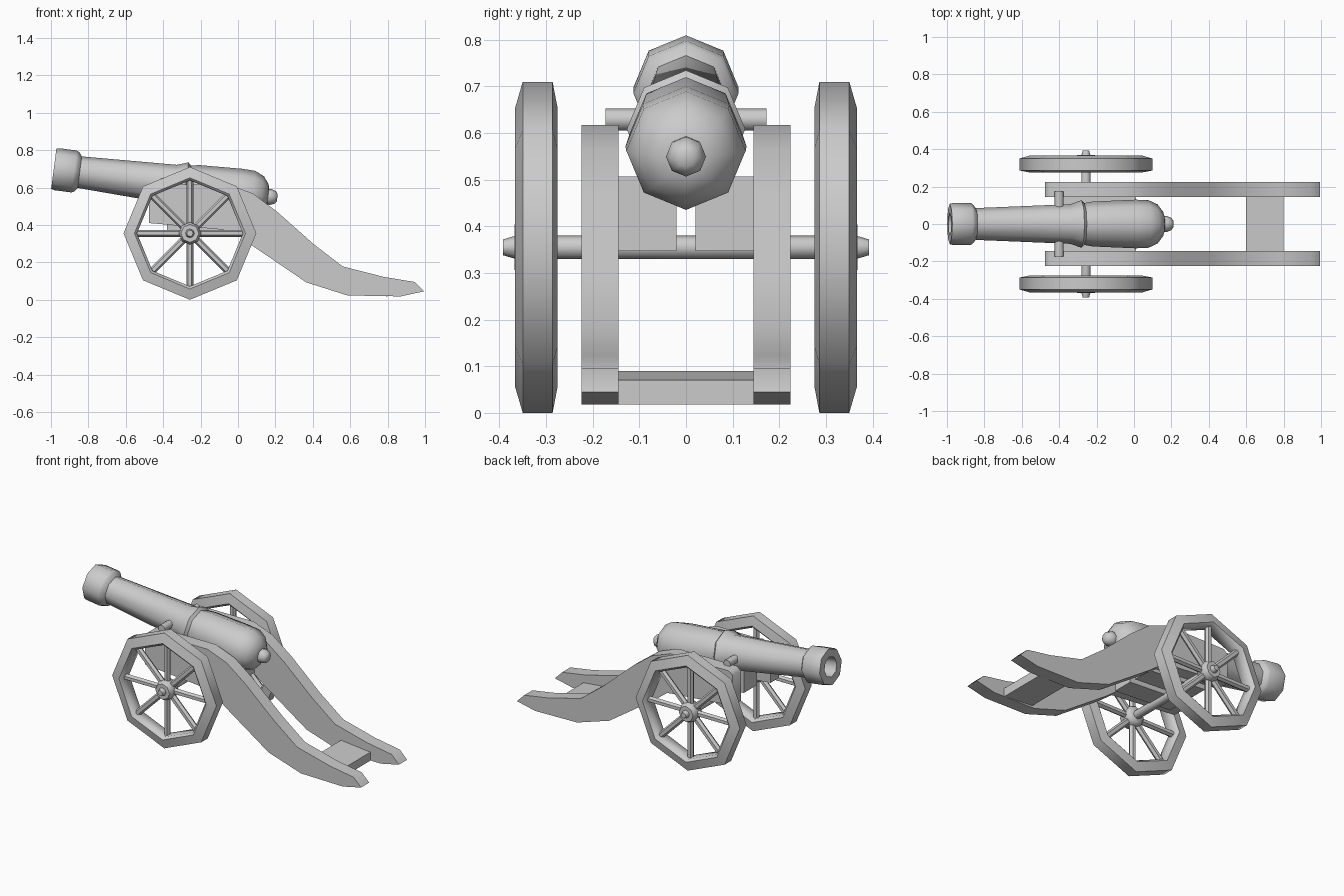
import bpy, bmesh, math
from mathutils import Matrix, Vector

if "Cube" in bpy.data.objects:
    bpy.data.objects.remove(bpy.data.objects["Cube"])

grey = bpy.data.materials.new("plain_grey")
grey.diffuse_color = (0.6, 0.6, 0.6, 1)
grey.use_nodes = True
grey.node_tree.nodes["Principled BSDF"].inputs["Base Color"].default_value = grey.diffuse_color


def finish(bm, name, angle=50):
    """Turn a bmesh into a named, shaded object."""
    bmesh.ops.recalc_face_normals(bm, faces=bm.faces)
    me = bpy.data.meshes.new(name)
    bm.to_mesh(me)
    bm.free()
    me.materials.append(grey)
    ob = bpy.data.objects.new(name, me)
    bpy.context.collection.objects.link(ob)
    bpy.ops.object.select_all(action='DESELECT')
    bpy.context.view_layer.objects.active = ob
    ob.select_set(True)
    bpy.ops.object.shade_smooth_by_angle(angle=math.radians(angle))
    return ob


def lathe(name, profile, matrix, sides=8, closed=False):
    """Revolve (along, radius) points around local x."""
    bm = bmesh.new()
    rings = []
    for s, r in profile:
        ring = []
        for i in range(sides):
            a = 2 * math.pi * i / sides
            ring.append(bm.verts.new((s, r * math.sin(a), r * math.cos(a))))
        rings.append(ring)
    pairs = list(zip(rings, rings[1:]))
    if closed:
        pairs.append((rings[-1], rings[0]))
    else:
        bm.faces.new(rings[0])
        bm.faces.new(rings[-1])
    for a, b in pairs:
        for i in range(sides):
            j = (i + 1) % sides
            bm.faces.new((a[i], a[j], b[j], b[i]))
    bm.transform(matrix)
    return finish(bm, name)


def extrude_xz(name, points, y0, y1):
    """Extrude an (x, z) outline from y0 to y1."""
    bm = bmesh.new()
    a = [bm.verts.new((x, y0, z)) for x, z in points]
    b = [bm.verts.new((x, y1, z)) for x, z in points]
    bm.faces.new(a)
    bm.faces.new(b)
    for i in range(len(a)):
        j = (i + 1) % len(a)
        bm.faces.new((a[i], a[j], b[j], b[i]))
    return finish(bm, name)


def along_y(x, z, sign=1):
    """Map local x to the y direction at the given x and z."""
    return Matrix.Translation((x, 0, z)) @ Matrix.Rotation(sign * math.pi / 2, 4, 'Z')


# Barrel: hollow muzzle, flared ring, bore, ridge, breech and knob
barrel_profile = [
    (0.28, 0.055), (0.0, 0.06), (0.0, 0.108), (0.02, 0.113), (0.11, 0.113),
    (0.125, 0.105), (0.14, 0.085), (0.65, 0.106), (0.71, 0.127), (0.725, 0.112),
    (0.77, 0.12), (1.0, 0.13), (1.07, 0.128), (1.12, 0.105), (1.15, 0.066),
    (1.155, 0.042), (1.17, 0.043), (1.195, 0.033), (1.205, 0.018)]
lathe("barrel", barrel_profile,
      Matrix.Translation((-0.985, 0, 0.70)) @ Matrix.Rotation(math.radians(7.4), 4, 'Y'))
lathe("trunnion", [(-0.173, 0.024), (0.173, 0.024)], along_y(-0.40, 0.629))

# Carriage sides, inner support blocks
cheek = [(-0.475, 0.41), (-0.475, 0.595), (-0.45, 0.617), (-0.05, 0.617),
         (0.08, 0.568), (0.21, 0.47), (0.405, 0.297), (0.56, 0.178),
         (0.78, 0.122), (0.945, 0.095), (0.995, 0.045), (0.87, 0.018),
         (0.585, 0.023), (0.365, 0.093), (0.075, 0.29), (-0.03, 0.37)]
block = [(-0.38, 0.37), (-0.38, 0.507), (0.01, 0.507), (0.01, 0.347)]
for side, sg in (("right", 1), ("left", -1)):
    extrude_xz(side + "_cheek", cheek, sg * 0.145, sg * 0.224)
    extrude_xz(side + "_support_block", block, sg * 0.02, sg * 0.147)

# Tail crossbeam
extrude_xz("tail_crossbeam", [(0.6, 0.035), (0.8, 0.018), (0.8, 0.07), (0.6, 0.09)],
           -0.147, 0.147)

# Axle with tapered ends
WX, WZ = -0.257, 0.355
lathe("axle", [(-0.392, 0.017), (-0.365, 0.025), (0.365, 0.025), (0.392, 0.017)],
      along_y(WX, WZ))

# Wheels: eight-sided rim, hub and eight spokes
rim = [(0.286, 0.355), (0.35, 0.355), (0.367, 0.297), (0.355, 0.283),
       (0.287, 0.283), (0.275, 0.297)]
hub = [(0.28, 0.045), (0.295, 0.06), (0.345, 0.06), (0.368, 0.048)]
for side, sg in (("right", 1), ("left", -1)):
    m = along_y(WX, WZ, sg)
    lathe(side + "_wheel_rim", rim, m, closed=True)
    lathe(side + "_wheel_hub", hub, m)
    for i in range(8):
        spin = Matrix.Rotation(i * math.pi / 4, 4, 'Y')
        lathe(f"{side}_spoke_{i + 1}", [(0.03, 0.019), (0.295, 0.019)],
              Matrix.Translation((WX, sg * 0.32, WZ)) @ spin, sides=6)
